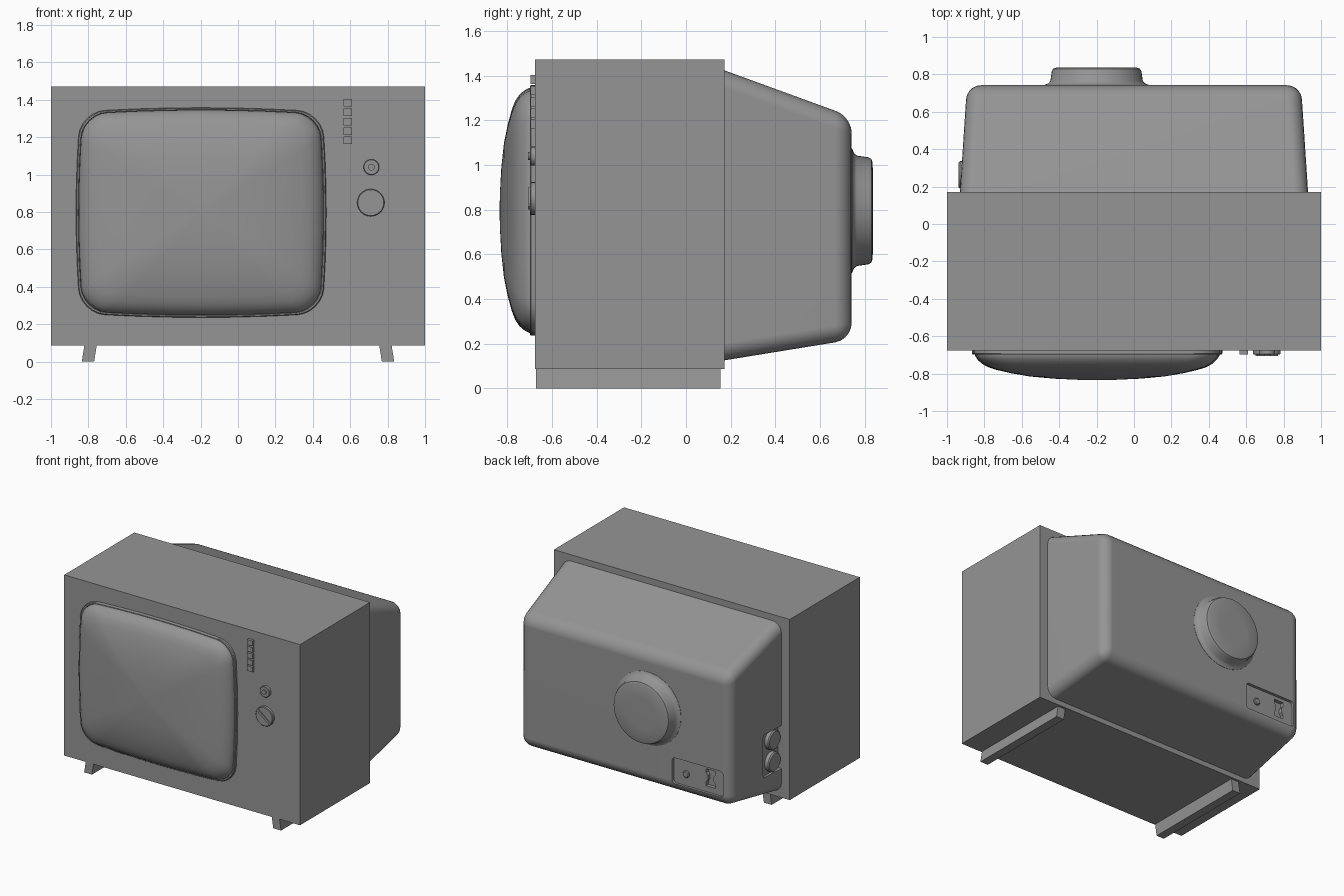
import bpy, bmesh
from math import sin, cos, pi, radians
from mathutils import Matrix, Vector

old = bpy.data.objects.get("Cube")
if old:
    bpy.data.objects.remove(old, do_unlink=True)

grey = bpy.data.materials.new("plain_grey")
grey.use_nodes = True
grey.diffuse_color = (0.3, 0.3, 0.3, 1)
bsdf = grey.node_tree.nodes["Principled BSDF"]
bsdf.inputs["Base Color"].default_value = grey.diffuse_color
bsdf.inputs["Roughness"].default_value = 0.7

FRONT, SIDE, BACK = 0, -pi / 2, pi


def finish(name, bm, smooth=None):
    bmesh.ops.recalc_face_normals(bm, faces=bm.faces)
    mesh = bpy.data.meshes.new(name)
    bm.to_mesh(mesh)
    bm.free()
    mesh.materials.append(grey)
    obj = bpy.data.objects.new(name, mesh)
    bpy.context.collection.objects.link(obj)
    if smooth:
        smooth_shade(obj, smooth)
    return obj


def activate(obj):
    bpy.ops.object.select_all(action='DESELECT')
    obj.select_set(True)
    bpy.context.view_layer.objects.active = obj


def smooth_shade(obj, angle):
    activate(obj)
    bpy.ops.object.shade_smooth_by_angle(angle=radians(angle))


def box(name, low, high, tilt=0):
    """Axis-aligned box, optionally turned about y around its centre."""
    low, high = Vector(low), Vector(high)
    bm = bmesh.new()
    bmesh.ops.create_cube(bm, size=1, matrix=Matrix.Translation((low + high) / 2)
                          @ Matrix.Rotation(tilt, 4, 'Y')
                          @ Matrix.Diagonal((*(high - low), 1)))
    return finish(name, bm)


def loft(name, outline, rings, centre, facing=FRONT, smooth=None):
    """Scaled copies of an outline, stacked outward; rings are (scale, offset)."""
    place = Matrix.Translation(centre) @ Matrix.Rotation(facing, 4, 'Z')
    bm = bmesh.new()
    loops = [[bm.verts.new(place @ Vector((x * s, -off, z * s))) for x, z in outline]
             for s, off in rings]
    n = len(outline)
    for a, b in zip(loops, loops[1:]):
        for i in range(n):
            j = (i + 1) % n
            bm.faces.new((a[i], a[j], b[j], b[i]))
    bm.faces.new(loops[0])
    bm.faces.new(loops[-1])
    return finish(name, bm, smooth)


def circle(n=32):
    return [(cos(2 * pi * i / n), sin(2 * pi * i / n)) for i in range(n)]


def rounded(hw, hh, r, bulge=0.0, arc=6, side=6):
    """Rounded rectangle whose sides can bow outward."""
    pts = []
    hw, hh = hw - bulge, hh - bulge
    for k, (sx, sz) in enumerate([(1, 1), (-1, 1), (-1, -1), (1, -1)]):
        for i in range(arc + 1):
            a = pi / 2 * (k + i / arc)
            pts.append((sx * (hw - r) + r * cos(a), sz * (hh - r) + r * sin(a)))
    full = []
    for i, p in enumerate(pts):
        full.append(p)
        if i % (arc + 1) == arc:
            q = pts[(i + 1) % len(pts)]
            full += [(p[0] + (q[0] - p[0]) * t / side, p[1] + (q[1] - p[1]) * t / side)
                     for t in range(1, side)]
    return [(x * (1 + bulge / hw * (1 - (z / hh) ** 2)),
             z * (1 + bulge / hh * (1 - (x / hw) ** 2))) for x, z in full]


# Cabinet
box("cabinet", (-1, -0.677, 0.087), (1, 0.172, 1.472))

# Two slanted foot rails
for label, s in (("left", 1), ("right", -1)):
    bm = bmesh.new()
    bmesh.ops.create_cube(bm, size=1)
    for v in bm.verts:
        top = v.co.z > 0
        x = (0.788 if top else 0.802) + v.co.x * 0.066
        v.co = (s * x, -0.258 + v.co.y * 0.826, 0.09 if top else 0)
    finish(label + "_foot_rail", bm)

# Tapered rear shell with rounded edges
bm = bmesh.new()
bmesh.ops.create_cube(bm, size=1)
for v in bm.verts:
    rear, top, s = v.co.y > 0, v.co.z > 0, 1 if v.co.x > 0 else -1
    if rear:
        v.co = (s * 0.893, 0.742, 1.216 if top else 0.218)
    else:
        v.co = (s * 0.932, 0.15, 1.432 if top else 0.122)
edges = [e for e in bm.edges if max(v.co.y for v in e.verts) > 0.5]
bmesh.ops.bevel(bm, geom=edges, offset=0.075, segments=5, profile=0.5, affect='EDGES')
shell = finish("rear_shell", bm)

# Recesses cut into the shell: socket plate, socket opening, side control bay
socket = [(-.04, -.065), (.04, -.065), (.04, -.035), (.025, -.018), (.025, .018), (.04, .035),
          (.04, .065), (-.04, .065), (-.04, .035), (-.025, .018), (-.025, -.018), (-.04, -.035)]
cutters = [
    loft("plate_cutter", rounded(0.215, 0.1, 0.025, side=1), [(1, -0.022), (1, 0.1)],
         (-0.617, 0.742, 0.375), BACK),
    loft("socket_cutter", socket, [(1, -0.05), (1, 0.1)], (-0.714, 0.742, 0.385), BACK),
    loft("bay_cutter", rounded(0.14, 0.165, 0.025, side=1), [(1, 0), (1, 0.2)],
         (-0.902, 0.235, 0.475), SIDE),
]
for cutter in cutters:
    mod = shell.modifiers.new("cut", 'BOOLEAN')
    mod.object, mod.operation, mod.solver = cutter, 'DIFFERENCE', 'EXACT'
    activate(shell)
    bpy.ops.object.modifier_apply(modifier=mod.name)
    bpy.data.objects.remove(cutter, do_unlink=True)
smooth_shade(shell, 35)
shell.modifiers.new("even_shading", 'WEIGHTED_NORMAL').keep_sharp = True

# Round tube cover on the back
loft("tube_cover", circle(48),
     [(0.28, -0.02), (0.278, 0.004), (0.258, 0.012), (0.247, 0.025), (0.24, 0.075),
      (0.232, 0.09), (0.215, 0.096), (0.12, 0.097), (0.01, 0.097)],
     (-0.2, 0.74, 0.795), BACK, 40)

# Aerial jack on the socket plate, and side control knobs
loft("aerial_jack", circle(16), [(0.026, -0.01), (0.026, 0.01), (0.02, 0.015)],
     (-0.51, 0.72, 0.366), BACK, 30)
for i, z in enumerate((0.395, 0.563)):
    loft(f"side_knob_{i + 1}", circle(24), [(0.074, -0.01), (0.074, 0.028), (0.066, 0.036)],
         (-0.902, 0.262, z), SIDE, 30)

# Screen surround and domed screen
outline = rounded(0.656, 0.55, 0.13, 0.022)
middle = (-0.197, -0.677, 0.797)
loft("screen_surround", outline,
     [(1.02, -0.02), (1.02, 0.016), (1.013, 0.022), (1.002, 0.022), (0.995, 0.012)],
     middle, FRONT, 30)
loft("screen", outline,
     [(0.997, -0.02), (0.997, 0.026), (0.975, 0.048), (0.94, 0.07), (0.89, 0.088),
      (0.82, 0.103), (0.7, 0.121), (0.55, 0.138), (0.35, 0.15), (0.15, 0.156), (0.01, 0.158)],
     middle, FRONT, 60)

# Column of channel buttons
for i in range(5):
    z = 1.383 - i * 0.05
    box(f"channel_button_{i + 1}", (0.565, -0.697, z - 0.02), (0.61, -0.67, z + 0.02))

# Volume knob with raised centre
loft("volume_knob", circle(24), [(0.042, -0.01), (0.042, 0.018), (0.039, 0.021)],
     (0.713, -0.677, 1.04), FRONT, 30)
loft("volume_knob_centre", circle(16), [(0.018, 0), (0.018, 0.03)],
     (0.713, -0.677, 1.04), FRONT, 30)

# Tuning dial with a diagonal grip
loft("tuning_dial", circle(32), [(0.073, -0.01), (0.073, 0.018), (0.069, 0.022)],
     (0.71, -0.677, 0.85), FRONT, 30)
box("tuning_grip", (0.64, -0.707, 0.841), (0.78, -0.69, 0.859), radians(38))
